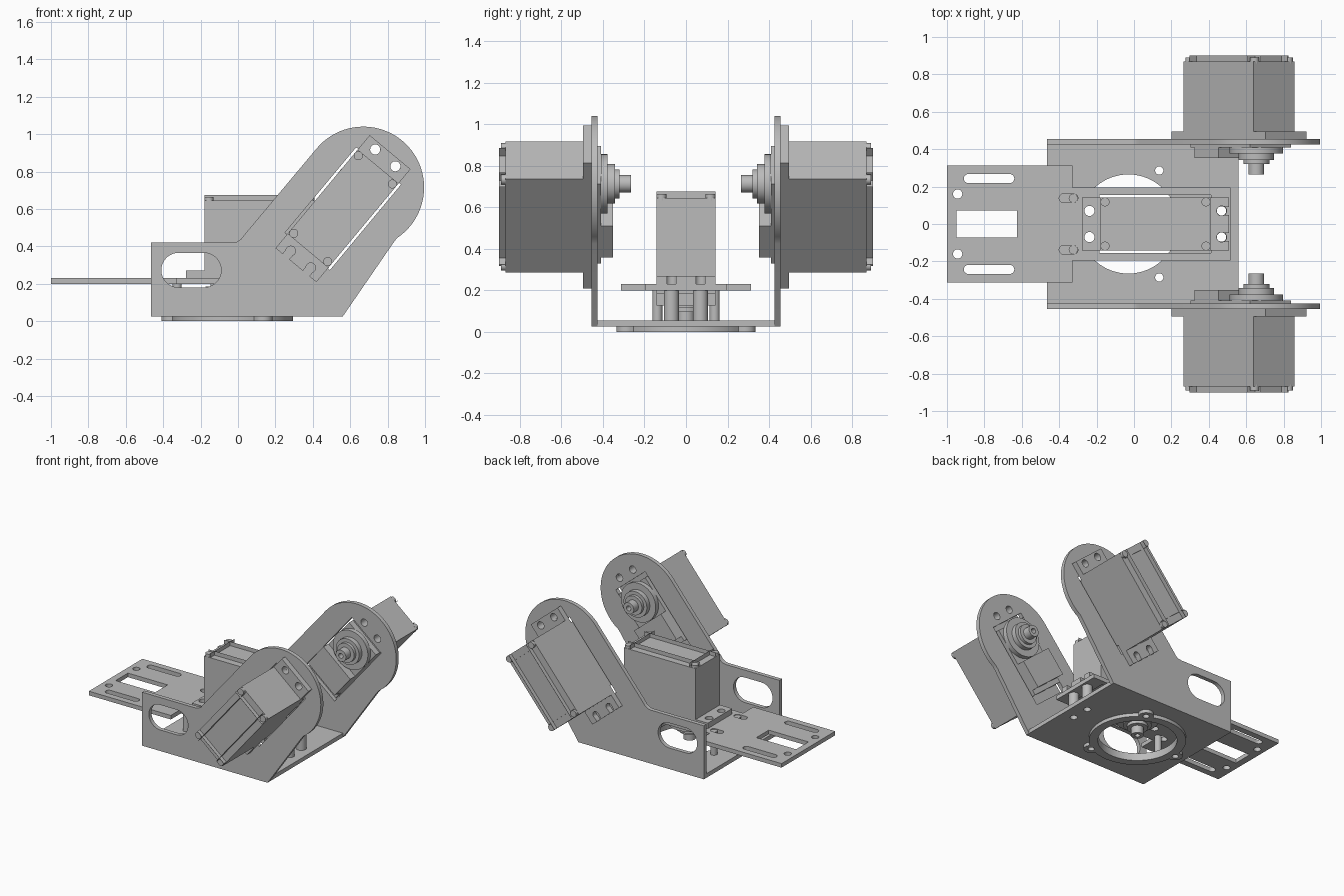
import bpy, bmesh, math
from mathutils import Matrix, Vector

if "Cube" in bpy.data.objects:
    bpy.data.objects.remove(bpy.data.objects["Cube"], do_unlink=True)

GREY = (0.5, 0.5, 0.5, 1)
mat = bpy.data.materials.new("plain_grey")
mat.use_nodes = True
mat.diffuse_color = GREY
mat.node_tree.nodes["Principled BSDF"].inputs["Base Color"].default_value = GREY


# ---- 2D profile helpers ----
def arc(cx, cy, r, a0, a1, n=16):
    steps = [math.radians(a0 + (a1 - a0) * i / n) for i in range(n + 1)]
    return [(cx + r * math.cos(a), cy + r * math.sin(a)) for a in steps]


def circle(cx, cy, r, n=32):
    return arc(cx, cy, r, 0, 360, n)[:-1]


def rect(x0, x1, y0, y1):
    return [(x0, y0), (x1, y0), (x1, y1), (x0, y1)]


def slot(x0, x1, y, r):
    return arc(x1 - r, y, r, -90, 90) + arc(x0 + r, y, r, 90, 270)


def extrude(name, loops, z0, z1, matrix=Matrix()):
    """Solid from an outline and its holes, between two heights of a frame."""
    cu = bpy.data.curves.new(name + "_profile", "CURVE")
    cu.dimensions = "2D"
    cu.fill_mode = "BOTH"
    cu.extrude = (z1 - z0) / 2
    for pts in loops:
        sp = cu.splines.new("POLY")
        sp.points.add(len(pts) - 1)
        for p, (x, y) in zip(sp.points, pts):
            p.co = (x, y, 0, 1)
        sp.use_cyclic_u = True
    tmp = bpy.data.objects.new(name + "_profile", cu)
    bpy.context.collection.objects.link(tmp)
    dg = bpy.context.evaluated_depsgraph_get()
    mesh = bpy.data.meshes.new_from_object(tmp.evaluated_get(dg))
    bpy.data.objects.remove(tmp, do_unlink=True)
    bm = bmesh.new()
    bm.from_mesh(mesh)
    bmesh.ops.remove_doubles(bm, verts=bm.verts, dist=1e-5)
    bm.transform(matrix @ Matrix.Translation((0, 0, (z0 + z1) / 2)))
    bmesh.ops.recalc_face_normals(bm, faces=bm.faces)
    for f in bm.faces:
        f.smooth = True
    for e in bm.edges:
        e.smooth = len(e.link_faces) == 2 and e.calc_face_angle(0) < 0.5
    bm.to_mesh(mesh)
    bm.free()
    mesh.name = name
    mesh.materials.clear()
    mesh.materials.append(mat)
    ob = bpy.data.objects.new(name, mesh)
    bpy.context.collection.objects.link(ob)
    return ob


def frame(origin, u, w):
    u, w = Vector(u).normalized(), Vector(w)
    m = Matrix((u, w.cross(u), w)).transposed().to_4x4()
    m.translation = origin
    return m


# ---- servo: u runs towards the shaft, w points out along the shaft ----
L, W, SHAFT, HOLE_U, HOLE_V = 0.293, 0.142, 0.145, 0.353, 0.07


def servo(name, m):
    def part(label, loops, z0, z1):
        extrude(name + "_" + label, loops, z0, z1, m)

    part("case", [rect(-L, L, -W, W)], -0.415, 0)
    # end cover with notched corners and screw heads
    cover = []
    for su, sv in ((-1, -1), (1, -1), (1, 1), (-1, 1)):
        corner = [(su * L, sv * (W - 0.05)), (su * (L - 0.05), sv * (W - 0.05)),
                  (su * (L - 0.05), sv * W)]
        cover += corner if su * sv < 0 else corner[::-1]
        part("screw", [circle(su * 0.27, sv * 0.118, 0.024, 20)], -0.42, -0.432 + 0.03)
        part("screw_head", [circle(su * 0.27, sv * 0.118, 0.024, 20)], -0.435, -0.41)
    part("end_cover", [cover], -0.445, -0.415)
    # mounting flange, open slots at one end and round holes at the other
    end = 0.393
    flange = [(-end, W), (-end, HOLE_V + 0.022)]
    flange += arc(-HOLE_U, HOLE_V, 0.026, 120, -120)
    flange += [(-end, HOLE_V - 0.022), (-end, -HOLE_V + 0.022)]
    flange += arc(-HOLE_U, -HOLE_V, 0.026, 120, -120)
    flange += [(-end, -HOLE_V - 0.022), (-end, -W), (end, -W), (end, W)]
    holes = [circle(HOLE_U, s * HOLE_V, 0.027) for s in (-1, 1)]
    part("flange", [flange] + holes, -0.04, 0)
    # gear housing and output shaft
    part("gear_housing", [rect(-0.235, L - 0.03, -W, W)], 0, 0.045)
    part("gear_panel", [rect(-0.2, 0.0, -W, W)], 0.045, 0.103)
    part("gear_dome", [circle(SHAFT, 0, 0.143, 48)], 0.045, 0.078)
    part("bearing_boss", [circle(SHAFT, 0, 0.095, 40)], 0.078, 0.113)
    part("bearing_collar", [circle(SHAFT, 0, 0.07, 40)], 0.113, 0.135)
    part("output_shaft", [circle(SHAFT, 0, 0.042), circle(SHAFT, 0, 0.018)], 0.135, 0.19)


TILT = math.radians(50.2)
AXIS = (math.cos(TILT), 0, math.sin(TILT))
CX, CZ = 0.5615, 0.6016
servo("front_servo", frame((CX, -0.455, CZ), AXIS, (0, 1, 0)))
servo("back_servo", frame((CX, 0.455, CZ), AXIS, (0, -1, 0)))
servo("centre_servo", frame((0.115, 0, 0.23), (-1, 0, 0), (0, 0, -1)))


# ---- side plates ----
def tilted(u, v):
    c, s = math.cos(TILT), math.sin(TILT)
    return (CX + u * c - v * s, CZ + u * s + v * c)


side = [(-0.465, 0.025), (0.56, 0.025), (0.835, 0.425)]
side += arc(0.67, 0.715, 0.325, -56, 140, 48)
side += [(0.03, 0.457), (0.016, 0.438), (-0.004, 0.425), (-0.03, 0.42), (-0.465, 0.42)]
window = [tilted(u, v) for u, v in rect(-0.297, 0.297, -0.156, 0.156)]
side_loops = [side, window, slot(-0.41, -0.09, 0.273, 0.0925)]
side_loops += [circle(*tilted(HOLE_U, s * HOLE_V), 0.027) for s in (-1, 1)]
upright = Matrix.Rotation(math.pi / 2, 4, "X")
extrude("front_side_plate", side_loops, 0.425, 0.455, upright)
extrude("back_side_plate", side_loops, -0.455, -0.425, upright)

# ---- base plate and the ring beneath it ----
PX = -0.03
lugs = [(PX + 0.33 * math.cos(math.radians(a)), 0.33 * math.sin(math.radians(a)))
        for a in (60, 180, 300)]
base = [rect(-0.465, 0.56, -0.43, 0.43), circle(PX, 0, 0.265, 64)]
base += [circle(x, y, 0.022) for x, y in lugs]
base += [circle(0.468, s * HOLE_V, 0.025) for s in (-1, 1)]
extrude("base_plate", base, 0.025, 0.055)
outline = []
for a in (60, 180, 300):
    x, y = lugs[(60, 180, 300).index(a)]
    outline += arc(PX, 0, 0.325, a - 111, a - 9, 24)
    outline += arc(x, y, 0.05, a - 80, a + 80)
ring = [outline, circle(PX, 0, 0.265, 64)] + [circle(x, y, 0.022) for x, y in lugs]
extrude("bearing_ring", ring, 0, 0.025)

# ---- tail plate carrying the centre servo ----
tail = [(-1, -0.313), (-0.33, -0.313), (-0.33, -0.195), (0.515, -0.195),
        (0.515, 0.195), (-0.33, 0.195), (-0.33, 0.313), (-1, 0.313)]
loops = [tail, rect(-0.95, -0.625, -0.072, 0.072), rect(-0.185, 0.412, -0.156, 0.156)]
for s in (-1, 1):
    loops += [slot(-0.91, -0.64, s * 0.243, 0.024), circle(-0.943, s * 0.16, 0.025),
              slot(-0.4, -0.3, s * 0.138, 0.024), circle(0.468, s * HOLE_V, 0.027),
              circle(-0.238, s * HOLE_V, 0.027)]
extrude("tail_plate", loops, 0.2, 0.23)

# ---- spacers between base and tail plate ----
for s in (-1, 1):
    extrude("rear_spacer", [circle(-0.325, s * 0.138, 0.024)], 0.055, 0.225)
    extrude("front_spacer", [circle(0.468, s * HOLE_V, 0.036),
                             circle(0.468, s * HOLE_V, 0.025)], 0.055, 0.2)
